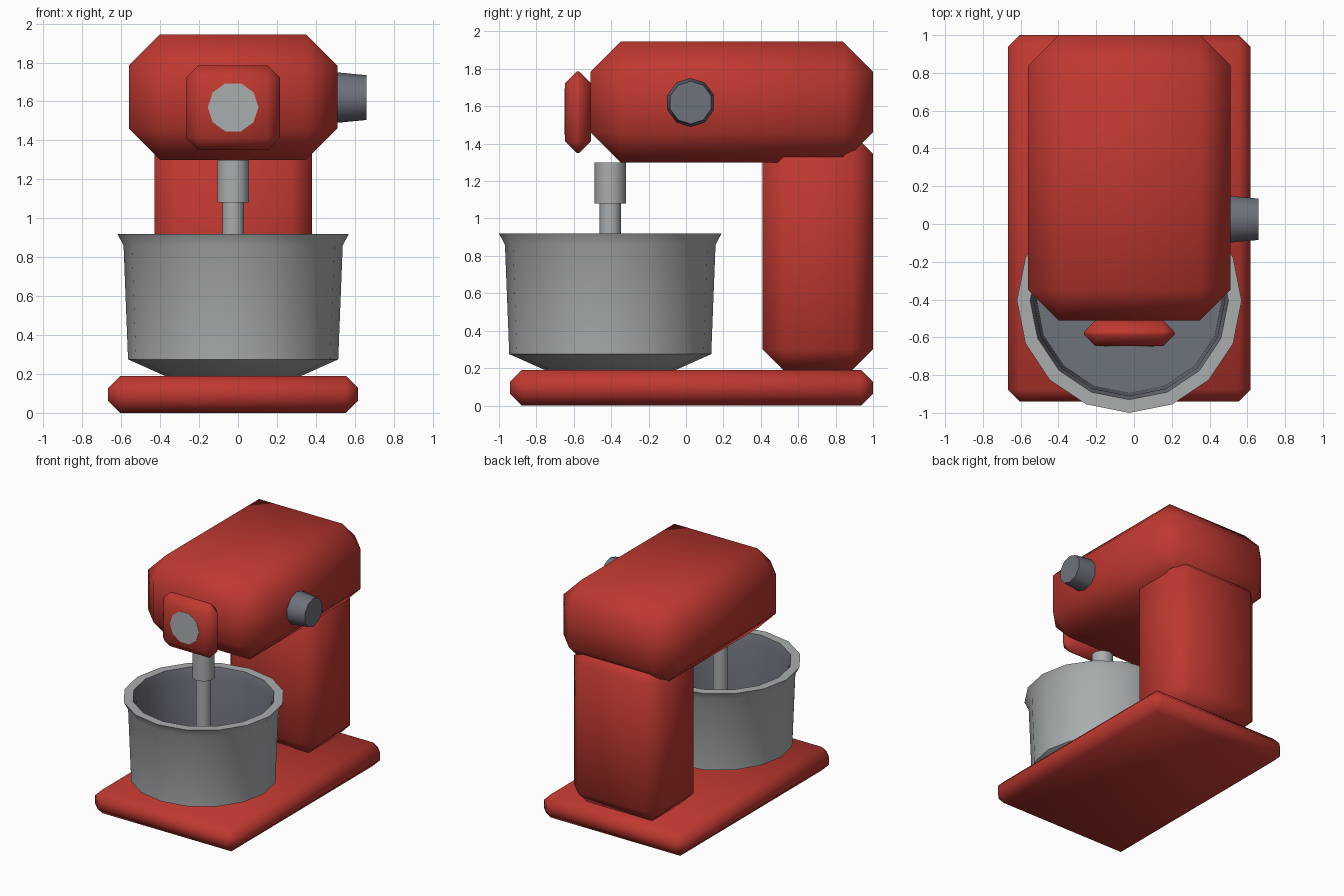
import bpy
import bmesh
from math import sin, cos, pi, radians

if "Cube" in bpy.data.objects:
    bpy.data.objects.remove(bpy.data.objects["Cube"], do_unlink=True)

CX = -0.025          # shared centre line of the mixer
BOWL_Y = -0.405      # bowl and shaft axis


def material(name, rgb):
    mat = bpy.data.materials.new(name)
    mat.use_nodes = True
    colour = (*rgb, 1.0)
    mat.diffuse_color = colour
    mat.node_tree.nodes["Principled BSDF"].inputs["Base Color"].default_value = colour
    return mat


red = material("red_enamel", (0.52, 0.04, 0.03))
steel = material("light_steel", (0.40, 0.42, 0.43))
dark = material("dark_grey", (0.153, 0.168, 0.198))


def finish(name, bm, mats):
    bmesh.ops.recalc_face_normals(bm, faces=bm.faces)
    mesh = bpy.data.meshes.new(name)
    bm.to_mesh(mesh)
    bm.free()
    for mat in mats:
        mesh.materials.append(mat)
    obj = bpy.data.objects.new(name, mesh)
    bpy.context.scene.collection.objects.link(obj)
    bpy.ops.object.select_all(action="DESELECT")
    obj.select_set(True)
    bpy.context.view_layer.objects.active = obj
    bpy.ops.object.shade_smooth_by_angle(angle=radians(60))
    return obj


def chamfered_box(name, width, y, z, chamfer):
    """Box centred on the centre line, spanning y and z, with every edge cut."""
    bm = bmesh.new()
    bmesh.ops.create_cube(bm, size=1)
    for v in bm.verts:
        v.co.x = CX + v.co.x * width
        v.co.y = sum(y) / 2 + v.co.y * (y[1] - y[0])
        v.co.z = sum(z) / 2 + v.co.z * (z[1] - z[0])
    bmesh.ops.bevel(bm, geom=bm.edges[:], offset=chamfer, segments=1,
                    profile=0.5, affect="EDGES")
    return finish(name, bm, [red])


def lathe(name, profile, sides, location, mats, rotation=(0, 0, 0), phase=0, dark_from=None):
    """Turned part from (radius, height) points, closed by flat ends."""
    bm = bmesh.new()
    angles = [phase + 2 * pi * i / sides for i in range(sides)]
    rings = [[bm.verts.new((r * sin(a), r * cos(a), h)) for a in angles] for r, h in profile]
    bm.faces.new(rings[0])
    for n, (low, high) in enumerate(zip(rings, rings[1:])):
        for i in range(sides):
            j = (i + 1) % sides
            face = bm.faces.new((low[i], low[j], high[j], high[i]))
            face.material_index = int(dark_from is not None and n >= dark_from)
    cap = bm.faces.new(rings[-1])
    cap.material_index = int(dark_from is not None)
    obj = finish(name, bm, mats)
    obj.location = location
    obj.rotation_euler = rotation
    return obj


# Red body
chamfered_box("base", 1.285, (-0.94, 1.0), (0, 0.19), 0.063)
chamfered_box("column", 0.81, (0.41, 1.0), (0.19, 1.455), 0.11)
chamfered_box("motor_head", 1.07, (-0.51, 1.0), (1.3, 1.945), 0.16)
chamfered_box("front_plate", 0.48, (-0.647, -0.508), (1.35, 1.785), 0.062)

# Round badge on the front plate
lathe("front_disc", [(0.13, 0), (0.13, 0.006)], 10, (CX, -0.644, 1.57), [steel],
      rotation=(pi / 2, 0, 0), phase=pi / 2)

# Speed knob on the left side of the head
lathe("speed_knob", [(0.13, -0.03), (0.13, 0), (0.115, 0.155)], 10, (0.505, 0.025, 1.62), [dark],
      rotation=(0, pi / 2, 0), phase=pi / 2)

# Drive shaft
lathe("shaft_collar", [(0.085, 1.08), (0.085, 1.3)], 10, (CX, BOWL_Y, 0), [steel])
lathe("shaft_rod", [(0.058, 0.6), (0.058, 1.09)], 10, (CX, BOWL_Y, 0), [steel])

# Bowl: outside, flared lip, flat rim, then the dark inside
bowl_profile = [(0.35, 0.19), (0.54, 0.275), (0.563, 0.86), (0.595, 0.92),
                (0.525, 0.92), (0.505, 0.85), (0.49, 0.27)]
lathe("bowl", bowl_profile, 16, (CX, BOWL_Y, 0), [steel, dark], dark_from=4)
